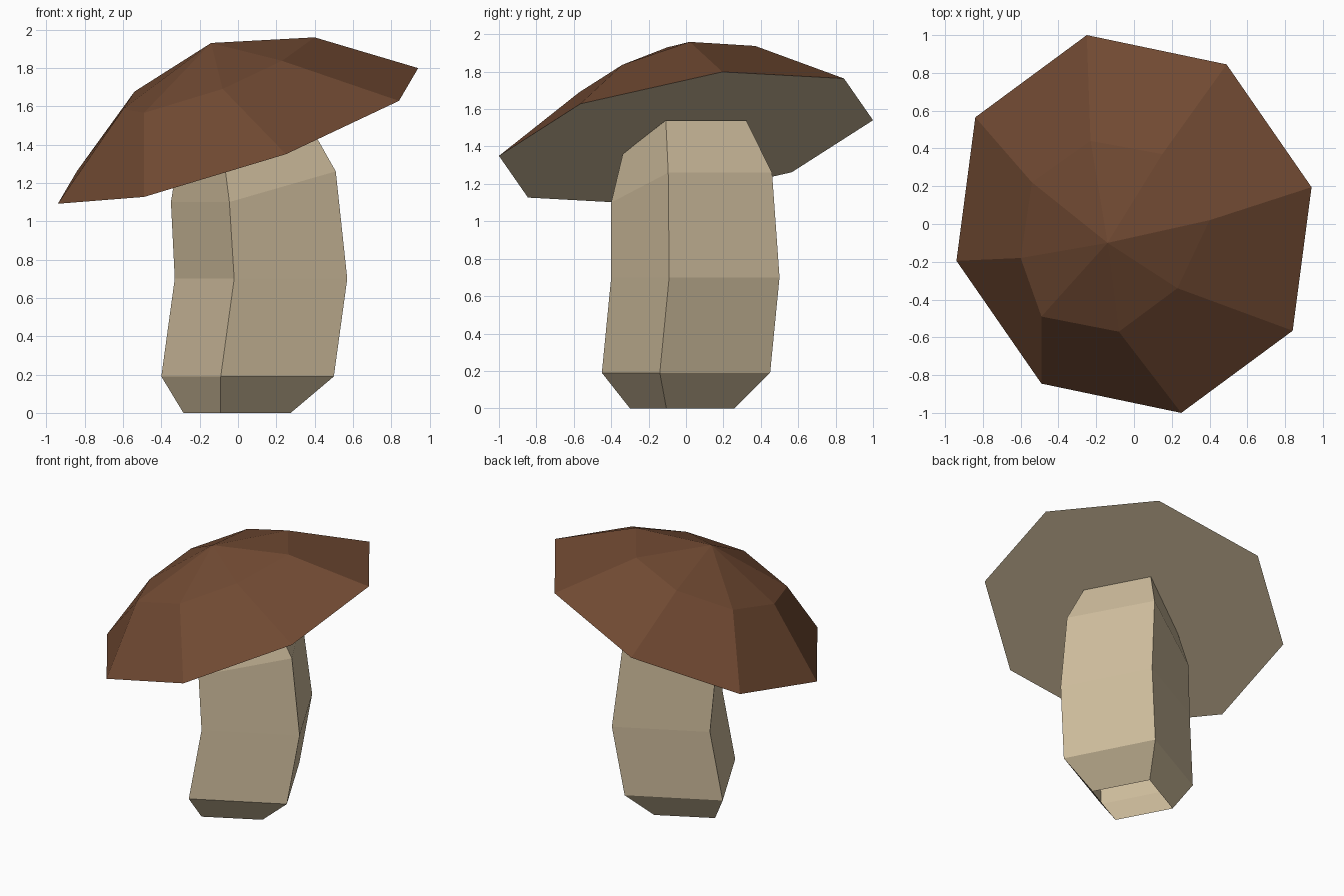
import bpy
import bmesh

cube = bpy.data.objects.get("Cube")
if cube:
    bpy.data.objects.remove(cube, do_unlink=True)


def make_material(name, rgb):
    mat = bpy.data.materials.new(name)
    mat.use_nodes = True
    color = (*rgb, 1.0)
    mat.diffuse_color = color
    bsdf = next(n for n in mat.node_tree.nodes if n.type == "BSDF_PRINCIPLED")
    bsdf.inputs["Base Color"].default_value = color
    return mat


def bridge(bm, low, high):
    """Join two rings of equal length with quads."""
    n = len(low)
    return [bm.faces.new((low[i], low[(i + 1) % n], high[(i + 1) % n], high[i]))
            for i in range(n)]


def finish(bm, name, materials):
    mesh = bpy.data.meshes.new(name)
    bm.to_mesh(mesh)
    bm.free()
    for mat in materials:
        mesh.materials.append(mat)
    obj = bpy.data.objects.new(name, mesh)
    bpy.context.collection.objects.link(obj)
    return obj


cream = make_material("cream", (0.63, 0.515, 0.34))
brown = make_material("brown", (0.162, 0.067, 0.032))


# Height of a plane parallel to the tilted cap underside
def tilted(x, y, height):
    return (x, y, height + 0.339 * x + 0.18 * y)


# Cap: tilted octagonal rim, uneven shoulder ring and off-centre peak
half_rim = [(0.25, -1.0), (0.84, -0.565), (0.94, 0.195), (0.49, 0.845)]
rim_xy = half_rim + [(-x, -y) for x, y in half_rim]
shoulder_xy = [(-0.08, -0.57), (0.23, -0.34), (0.40, 0.02), (0.15, 0.37),
               (-0.23, 0.44), (-0.54, 0.22), (-0.60, -0.18), (-0.49, -0.49)]
bm = bmesh.new()
rim = [bm.verts.new(tilted(x, y, 1.445)) for x, y in rim_xy]
shoulder = [bm.verts.new(tilted(x, y, 1.82)) for x, y in shoulder_xy]
peak = bm.verts.new((-0.14, -0.10, 1.93))
bridge(bm, rim, shoulder)
for i, v in enumerate(shoulder):
    bm.faces.new((v, shoulder[(i + 1) % len(shoulder)], peak))
underside = bm.faces.new(rim[::-1])
underside.material_index = 1
finish(bm, "cap", [brown, cream])

# Stem: bent four-sided column, each ring is (centre, corner offset, rise)
# The rise tilts a ring so its left and back corners sit higher
levels = [
    ((-0.005, -0.02, 0.0), (-0.085, -0.28), 0.0),
    ((0.05, 0.0, 0.19), (-0.14, -0.45), 0.0),
    ((0.12, 0.05, 0.70), (-0.14, -0.45), 0.0),
    ((0.08, 0.03, 1.18), (-0.125, -0.43), 0.08),
    ((0.022, -0.008, 1.45), (-0.10, -0.33), 0.09),
]
bm = bmesh.new()
rings = []
for (cx, cy, cz), (dx, dy), rise in levels:
    ring = []
    for k in range(4):
        side = 1 if k in (1, 2) else -1
        ring.append(bm.verts.new((cx + dx, cy + dy, cz + side * rise)))
        dx, dy = -dy, dx
    rings.append(ring)
for low, high in zip(rings, rings[1:]):
    bridge(bm, low, high)
finish(bm, "stem", [cream])
